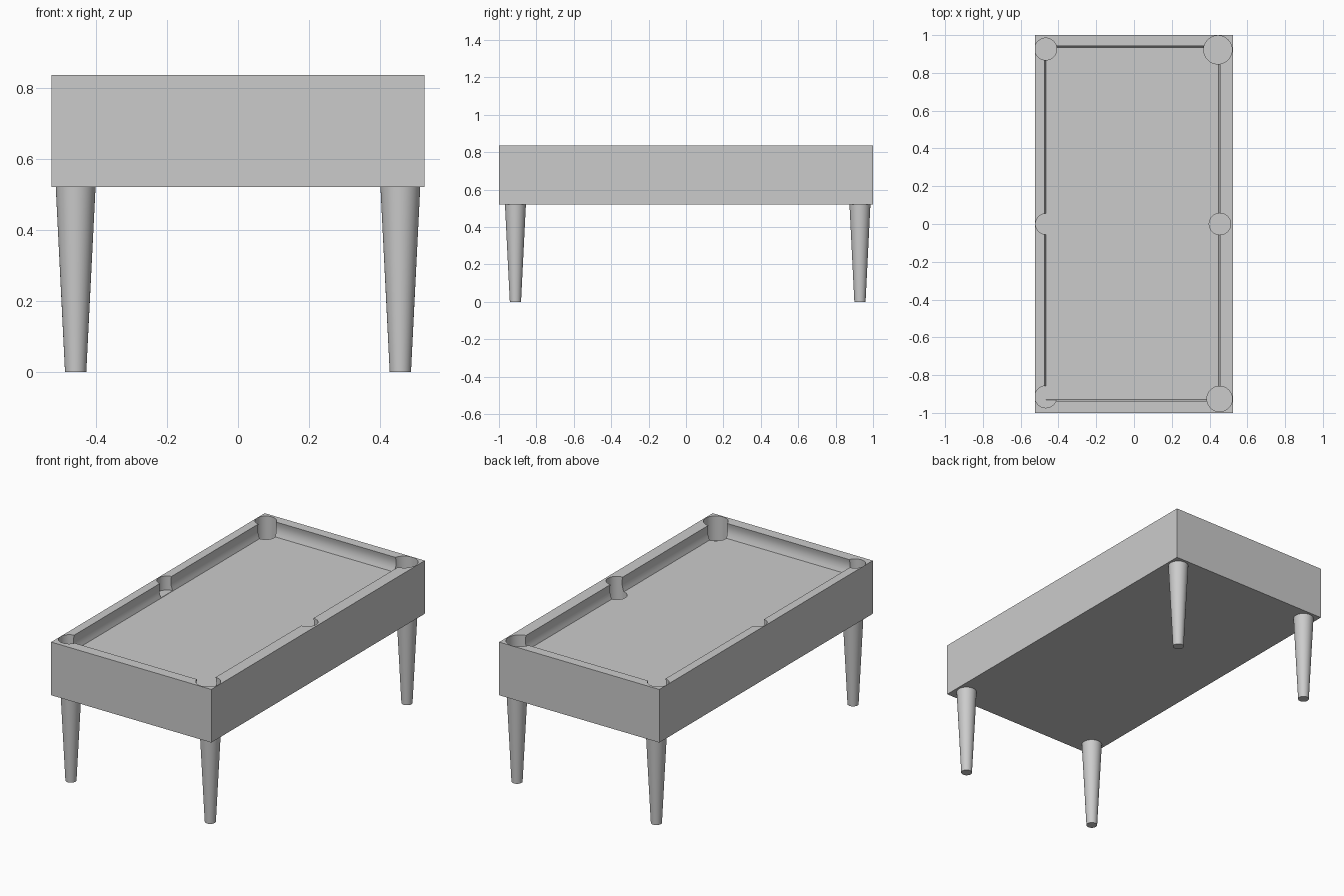
import bpy, bmesh
from math import pi, sin

if "Cube" in bpy.data.objects:
    bpy.data.objects.remove(bpy.data.objects["Cube"])

TOP, BASE = 0.835, 0.52      # cabinet heights
BED = TOP - 0.085            # playing surface height


def link(name, bm):
    mesh = bpy.data.meshes.new(name)
    bmesh.ops.recalc_face_normals(bm, faces=bm.faces)
    bm.to_mesh(mesh)
    bm.free()
    ob = bpy.data.objects.new(name, mesh)
    bpy.context.collection.objects.link(ob)
    return ob


def smooth(ob):
    bpy.ops.object.select_all(action='DESELECT')
    ob.select_set(True)
    bpy.context.view_layer.objects.active = ob
    bpy.ops.object.shade_smooth_by_angle(angle=0.6)


def cone(name, x, y, z0, z1, r0, r1, sides=48):
    bm = bmesh.new()
    bmesh.ops.create_cone(bm, cap_ends=True, segments=sides,
                          radius1=r0, radius2=r1, depth=z1 - z0)
    bmesh.ops.translate(bm, vec=(x, y, (z0 + z1) / 2), verts=bm.verts)
    return link(name, bm)


def stacked_rect(name, rings):
    """Solid lofted through rectangles (x0, x1, y0, y1, z)."""
    bm = bmesh.new()
    loops = [[bm.verts.new(p) for p in ((x0, y0, z), (x1, y0, z), (x1, y1, z), (x0, y1, z))]
             for x0, x1, y0, y1, z in rings]
    for a, b in zip(loops, loops[1:]):
        for i in range(4):
            j = (i + 1) % 4
            bm.faces.new((a[i], a[j], b[j], b[i]))
    bm.faces.new(loops[0][::-1])
    bm.faces.new(loops[-1])
    return link(name, bm)


def cut(target, cutter):
    cutter.hide_render = True
    bpy.context.view_layer.objects.active = target
    mod = target.modifiers.new("cut", 'BOOLEAN')
    mod.operation, mod.solver, mod.object = 'DIFFERENCE', 'EXACT', cutter
    bpy.ops.object.modifier_apply(modifier=mod.name)
    bpy.data.objects.remove(cutter)


# Cabinet block
cabinet = stacked_rect("cabinet", [(-0.525, 0.525, -1, 1, BASE), (-0.525, 0.525, -1, 1, TOP)])

# Sunken bed with gently hollowed cushion walls
rings = []
for i in range(9):
    t = i / 8
    o = 0.006 * sin(pi * t) - 0.008 * (1 - t) ** 2
    rings.append((-0.474 - o, 0.455 + o, -0.938 - o, 0.943 + o, BED + t * (TOP - BED)))
x0, x1, y0, y1, _ = rings[-1]
rings.append((x0, x1, y0, y1, TOP + 0.05))
cut(cabinet, stacked_rect("bed_cutter", rings))

# Six pockets: x, y, radius, floor height
DEEP, SHALLOW = TOP - 0.145, BED + 0.002
for x, y, r, floor in ((0.444, 0.922, 0.075, DEEP), (-0.467, 0.926, 0.058, DEEP),
                       (-0.467, -0.915, 0.058, SHALLOW), (0.453, -0.926, 0.067, DEEP),
                       (0.455, 0, 0.057, DEEP), (-0.466, 0, 0.055, SHALLOW)):
    cut(cabinet, cone("pocket_cutter", x, y, floor, TOP + 0.05, r, r))
smooth(cabinet)

# Tapered round legs
for end, y in (("front", -0.912), ("back", 0.93)):
    for side, x in (("left", -0.457), ("right", 0.457)):
        smooth(cone(f"{end}_{side}_leg", x, y, 0, BASE, 0.03, 0.056))
